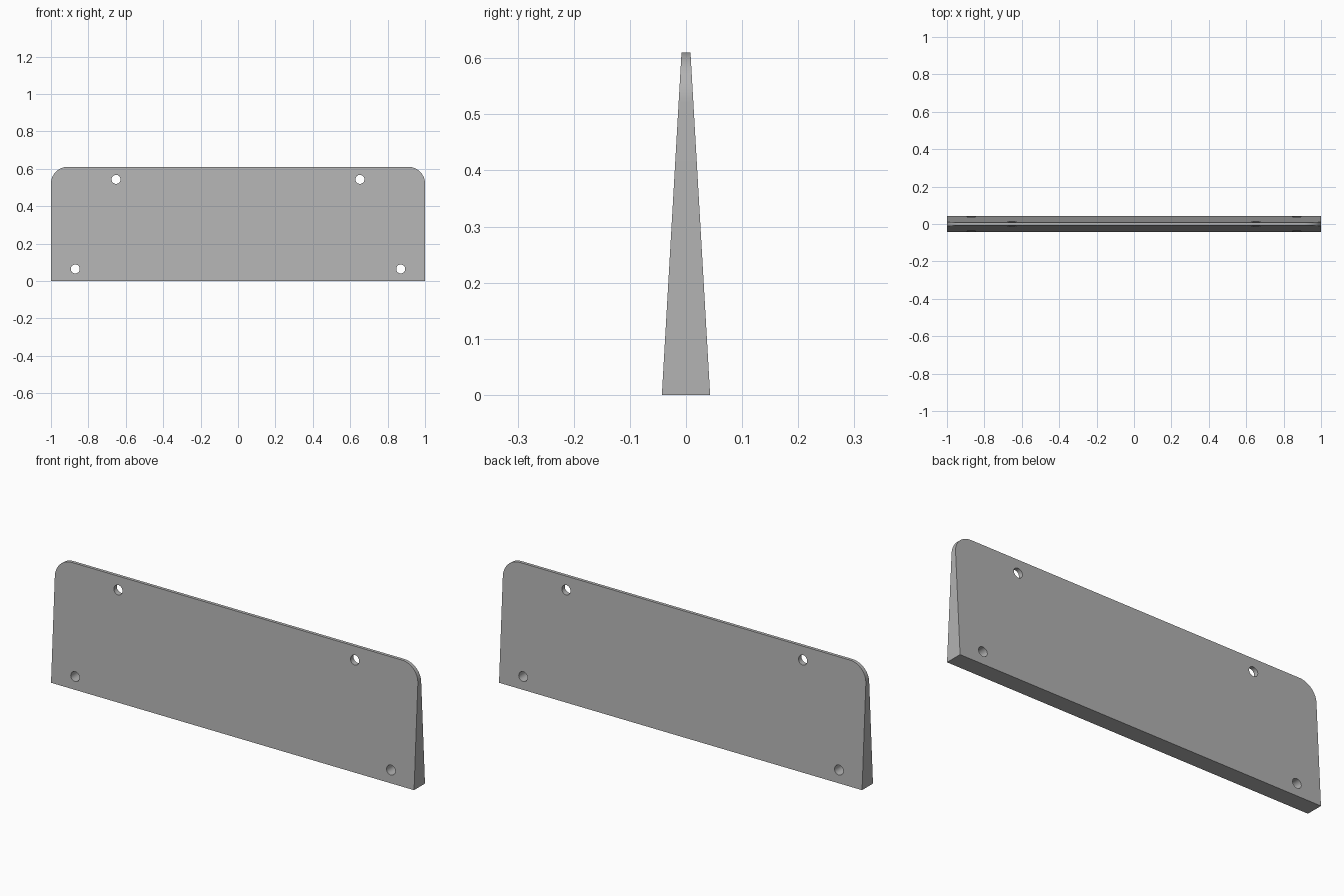
import bpy, bmesh, math

if "Cube" in bpy.data.objects:
    bpy.data.objects.remove(bpy.data.objects["Cube"])

HEIGHT = 0.61
CORNER = 0.09
HOLE_RADIUS = 0.024
BASE_HALF, TOP_HALF = 0.043, 0.008

grey = bpy.data.materials.new("plain grey")
grey.use_nodes = True
colour = (0.45, 0.45, 0.45, 1)
grey.diffuse_color = colour
grey.node_tree.nodes["Principled BSDF"].inputs["Base Color"].default_value = colour


def half_thickness(z):
    return BASE_HALF + (TOP_HALF - BASE_HALF) * z / HEIGHT


# Outline of the plate: square at the base, rounded at the top corners
steps = 16
arc = [math.pi / 2 * i / steps for i in range(steps + 1)]
right_side = [(1, 0)] + [(1 - CORNER + CORNER * math.cos(a),
                          HEIGHT - CORNER + CORNER * math.sin(a)) for a in arc]
outline = right_side + [(-x, z) for x, z in reversed(right_side)]

# Tapered plate, thick at the base and thin at the top
bm = bmesh.new()
front = [bm.verts.new((x, -half_thickness(z), z)) for x, z in outline]
back = [bm.verts.new((x, half_thickness(z), z)) for x, z in outline]
bm.faces.new(front)
bm.faces.new(back[::-1])
for i in range(len(outline)):
    j = (i + 1) % len(outline)
    bm.faces.new((front[j], front[i], back[i], back[j]))
bmesh.ops.recalc_face_normals(bm, faces=bm.faces[:])
mesh = bpy.data.meshes.new("tapered_plate")
bm.to_mesh(mesh)
bm.free()
plate = bpy.data.objects.new("tapered_plate", mesh)
bpy.context.collection.objects.link(plate)
mesh.materials.append(grey)

# Four screw holes bored straight through
for level, x, z in (("upper", 0.652, 0.543), ("lower", 0.87, 0.064)):
    for side, sign in (("left", 1), ("right", -1)):
        bpy.ops.mesh.primitive_cylinder_add(
            vertices=32, radius=HOLE_RADIUS, depth=0.3,
            location=(sign * x, 0, z), rotation=(math.pi / 2, 0, 0))
        cutter = bpy.context.object
        cutter.name = f"{level}_{side}_hole_cutter"
        cutter.data.materials.append(grey)
        cut = plate.modifiers.new(f"{level} {side} hole", "BOOLEAN")
        cut.operation = "DIFFERENCE"
        cut.solver = "EXACT"
        cut.object = cutter
        bpy.context.view_layer.objects.active = plate
        bpy.ops.object.modifier_apply(modifier=cut.name)
        bpy.data.objects.remove(cutter)

# Smooth the rounded corners and bores, keep the edges sharp
bpy.ops.object.select_all(action="DESELECT")
plate.select_set(True)
bpy.context.view_layer.objects.active = plate
bpy.ops.object.shade_smooth_by_angle(angle=math.radians(30))
